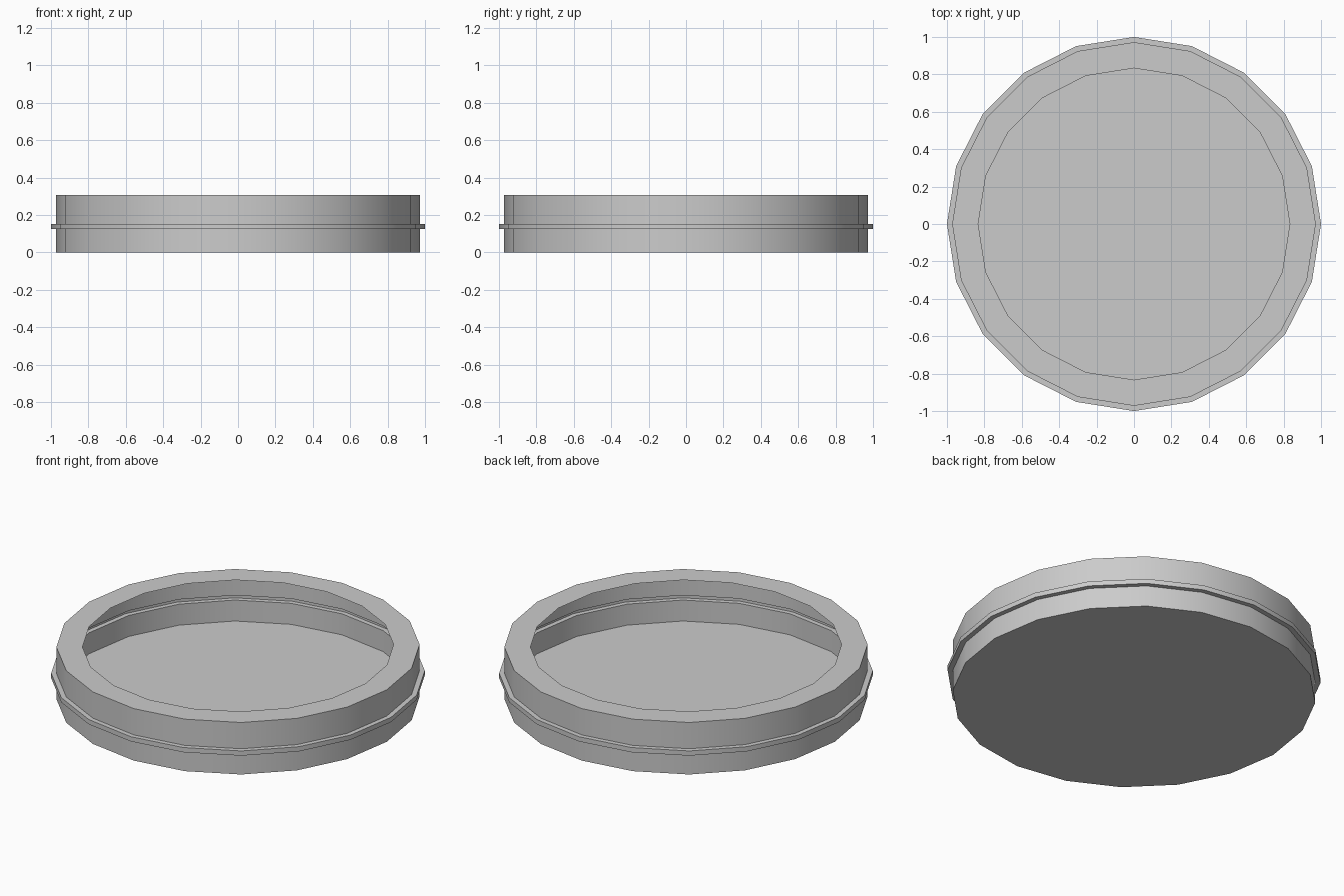
import bpy, bmesh
from math import sin, cos, tau, radians

if "Cube" in bpy.data.objects:
    bpy.data.objects.remove(bpy.data.objects["Cube"])

SIDES = 20

# Thin shell profile (radius, z): wall, hollow outer bead, wall, inward rim
profile = [(0.972, 0), (0.972, 0.124), (1.0, 0.124), (1.0, 0.152),
           (0.972, 0.152), (0.972, 0.307), (0.833, 0.307)]

bm = bmesh.new()
rings = [[bm.verts.new((r * cos(tau * i / SIDES), r * sin(tau * i / SIDES), z))
          for i in range(SIDES)] for r, z in profile]

# Walls, bead and rim
for a, b in zip(rings, rings[1:]):
    for i in range(SIDES):
        j = (i + 1) % SIDES
        bm.faces.new((a[i], a[j], b[j], b[i]))

# Flat floor
bm.faces.new(rings[0][::-1])

mesh = bpy.data.meshes.new("round_tray")
bm.to_mesh(mesh)
bm.free()
tray = bpy.data.objects.new("round_tray", mesh)
bpy.context.collection.objects.link(tray)

# Smooth around the wall, sharp at the corners
bpy.context.view_layer.objects.active = tray
tray.select_set(True)
bpy.ops.object.shade_smooth_by_angle(angle=radians(30))
